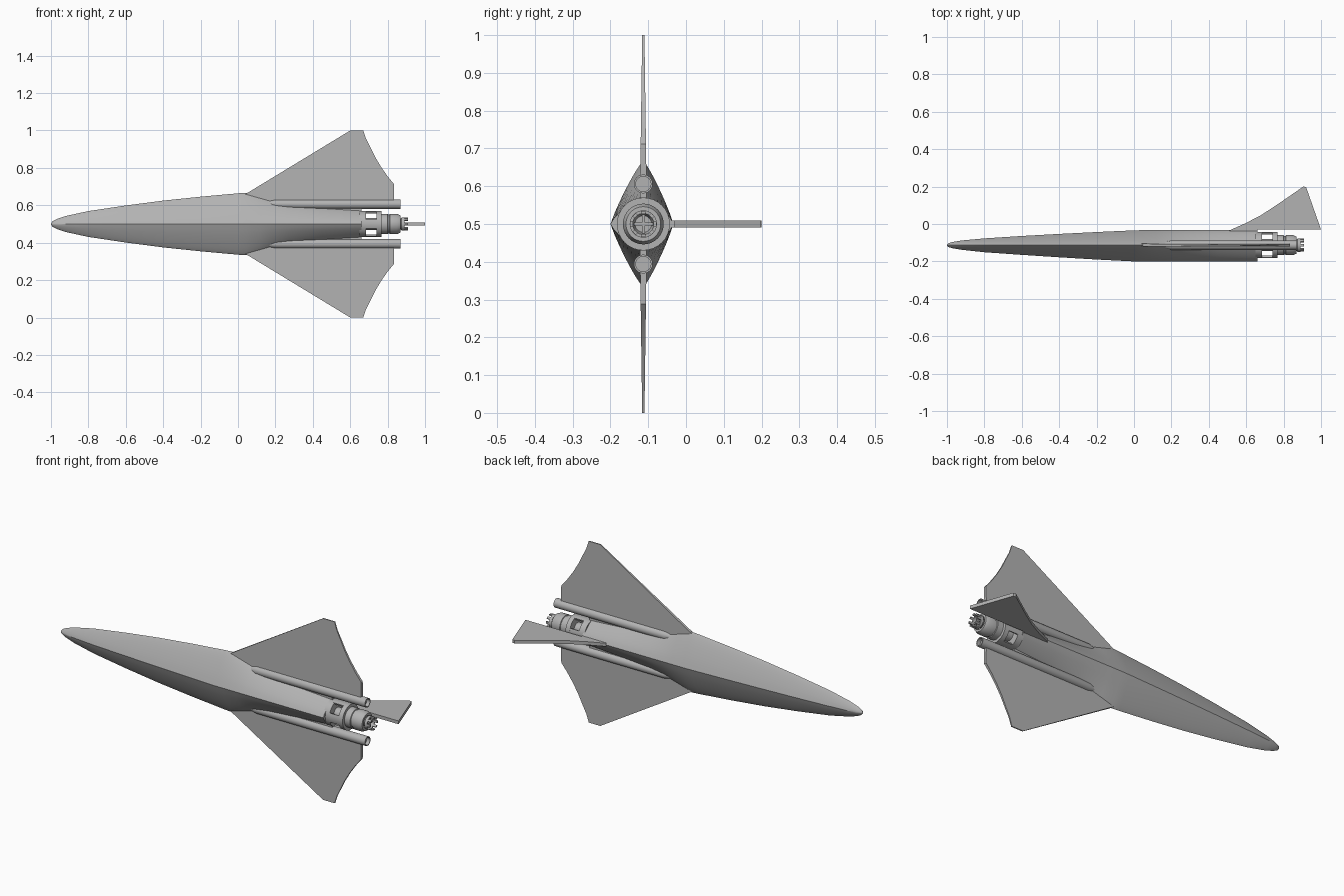
import bpy, bmesh, math
from mathutils import Matrix

if "Cube" in bpy.data.objects:
    bpy.data.objects.remove(bpy.data.objects["Cube"])

AY, AZ = -0.113, 0.5          # long axis of the craft
grey = bpy.data.materials.new("hull grey")
grey.use_nodes = True
COLOUR = (0.45, 0.45, 0.45, 1)
grey.diffuse_color = COLOUR
grey.node_tree.nodes["Principled BSDF"].inputs["Base Color"].default_value = COLOUR


def finish(name, bm, angle=30):
    bmesh.ops.remove_doubles(bm, verts=bm.verts, dist=0.0001)
    bmesh.ops.recalc_face_normals(bm, faces=bm.faces)
    mesh = bpy.data.meshes.new(name)
    bm.to_mesh(mesh)
    bm.free()
    mesh.materials.append(grey)
    ob = bpy.data.objects.new(name, mesh)
    bpy.context.collection.objects.link(ob)
    bpy.ops.object.select_all(action="DESELECT")
    ob.select_set(True)
    bpy.context.view_layer.objects.active = ob
    bpy.ops.object.shade_smooth_by_angle(angle=math.radians(angle))
    return ob


def loft(bm, rings, caps=True):
    loops = [[bm.verts.new(p) for p in ring] for ring in rings]
    n = len(loops[0])
    for a, b in zip(loops, loops[1:]):
        for i in range(n):
            bm.faces.new((a[i], a[(i + 1) % n], b[(i + 1) % n], b[i]))
    if caps:
        bm.faces.new(loops[0])
        bm.faces.new(loops[-1])


def turned(name, profile, z=0.0, n=32, closed=False):
    """Revolve (x, radius) points round a line along x."""
    bm = bmesh.new()
    rings = [[(x, AY + r * math.cos(2 * math.pi * i / n), AZ + z + r * math.sin(2 * math.pi * i / n))
              for i in range(n)] for x, r in profile]
    if closed:
        rings.append(rings[0])
    loft(bm, rings, not closed)
    return finish(name, bm)


# Fuselage: ridged lens section, rounded at the sides
def section(x, half, up, down, power):
    steps = 10
    ring = []
    for k in range(4 * steps):
        quarter, s = divmod(k, steps)
        s /= steps
        if quarter % 2:
            s = 1 - s
        t = 1 - (1 - s) ** 2
        y = max(0, 1 - t ** power) ** 0.85
        y *= up if quarter in (0, 3) else -down
        ring.append((x, AY + y, AZ + t * half * (1 if quarter < 2 else -1)))
    return ring


stations = [(-1, .003, .003, .003, 1.7), (-.992, .014, .010, .010, 1.6), (-.97, .026, .017, .017, 1.5),
            (-.92, .043, .025, .025, 1.3), (-.8, .069, .036, .038, 1.15), (-.6, .099, .049, .052, 1.1),
            (-.4, .125, .060, .065, 1.1), (-.2, .146, .070, .077, 1.1), (0, .164, .079, .087, 1.1),
            (.045, .167, .080, .087, 1.1), (.12, .145, .080, .087, 1.12), (.18, .127, .080, .087, 1.15),
            (.28, .105, .080, .087, 1.2), (.45, .088, .080, .087, 1.25), (.66, .074, .080, .087, 1.3)]
bm = bmesh.new()
loft(bm, [section(*s) for s in stations])
finish("fuselage", bm)

# Wings: thin plates tapering to the tips, with concave trailing edges
wing_outline = [(.04, .16), (.6, .5), (.67, .5), (.685, .455), (.71, .406), (.735, .355),
                (.765, .305), (.8, .255), (.835, .212), (.835, .105), (.66, .105), (.66, .04), (.04, .04)]
for side, label in ((1, "upper_wing"), (-1, "lower_wing")):
    bm = bmesh.new()
    loft(bm, [[(x, AY + s * (.010 - .014 * z), AZ + side * z) for x, z in wing_outline] for s in (-1, 1)])
    finish(label, bm)

# Side tubes with open rear ends
for side, label in ((1, "upper_tube"), (-1, "lower_tube")):
    turned(label, [(.12, .008), (.2, .025), (.87, .025), (.87, .020), (.85, .020)], side * .106, 24)

# Tail fin: swept plate with a concave leading edge
fin_outline = [(.5, -.05), (.515, -.032), (.6, .006), (.68, .048), (.76, .1), (.83, .148),
               (.905, .2), (.92, .198), (1, -.03), (.66, -.03), (.66, -.05)]
bm = bmesh.new()
loft(bm, [[(x, y, AZ + s * .009) for x, y in fin_outline] for s in (-1, 1)])
finish("tail_fin", bm)

# Engine: core, mounting rings, body and nozzle
turned("engine_core", [(.64, .032), (.77, .032)])
turned("front_ring", [(.65, .03), (.65, .070), (.685, .070), (.685, .03)], closed=True)
turned("rear_ring", [(.74, .03), (.74, .070), (.766, .070), (.766, .03)], closed=True)
turned("engine_body", [(.76, .054), (.80, .054), (.802, .050), (.81, .050), (.812, .054), (.85, .054),
                       (.868, .046), (.868, .034), (.84, .030)])
turned("nozzle", [(.84, .02), (.865, .024), (.875, .036), (.89, .036), (.89, .028), (.865, .022)])

# Curved struts bridging the two rings
for q in range(4):
    bm = bmesh.new()
    rings = []
    for i in range(7):
        a = q * math.pi / 2 + math.radians(-21 + 7 * i)
        rings.append([(x, AY + r * math.cos(a), AZ + r * math.sin(a))
                      for x, r in ((.68, .060), (.745, .060), (.745, .070), (.68, .070))])
    loft(bm, rings)
    finish("engine_strut", bm)

# Crown of teeth round the nozzle and a cross inside it
bm = bmesh.new()
for i in range(8):
    turn = Matrix.Translation((.896, AY, AZ)) @ Matrix.Rotation(i * math.pi / 4, 4, "X")
    bmesh.ops.create_cube(bm, size=1, matrix=turn @ Matrix.Translation((0, 0, .031))
                          @ Matrix.Diagonal((.026, .012, .008, 1)))
finish("nozzle_teeth", bm)
bm = bmesh.new()
for i in range(2):
    turn = Matrix.Translation((.875, AY, AZ)) @ Matrix.Rotation(i * math.pi / 2, 4, "X")
    bmesh.ops.create_cube(bm, size=1, matrix=turn @ Matrix.Diagonal((.02, .008, .05, 1)))
finish("nozzle_cross", bm)
